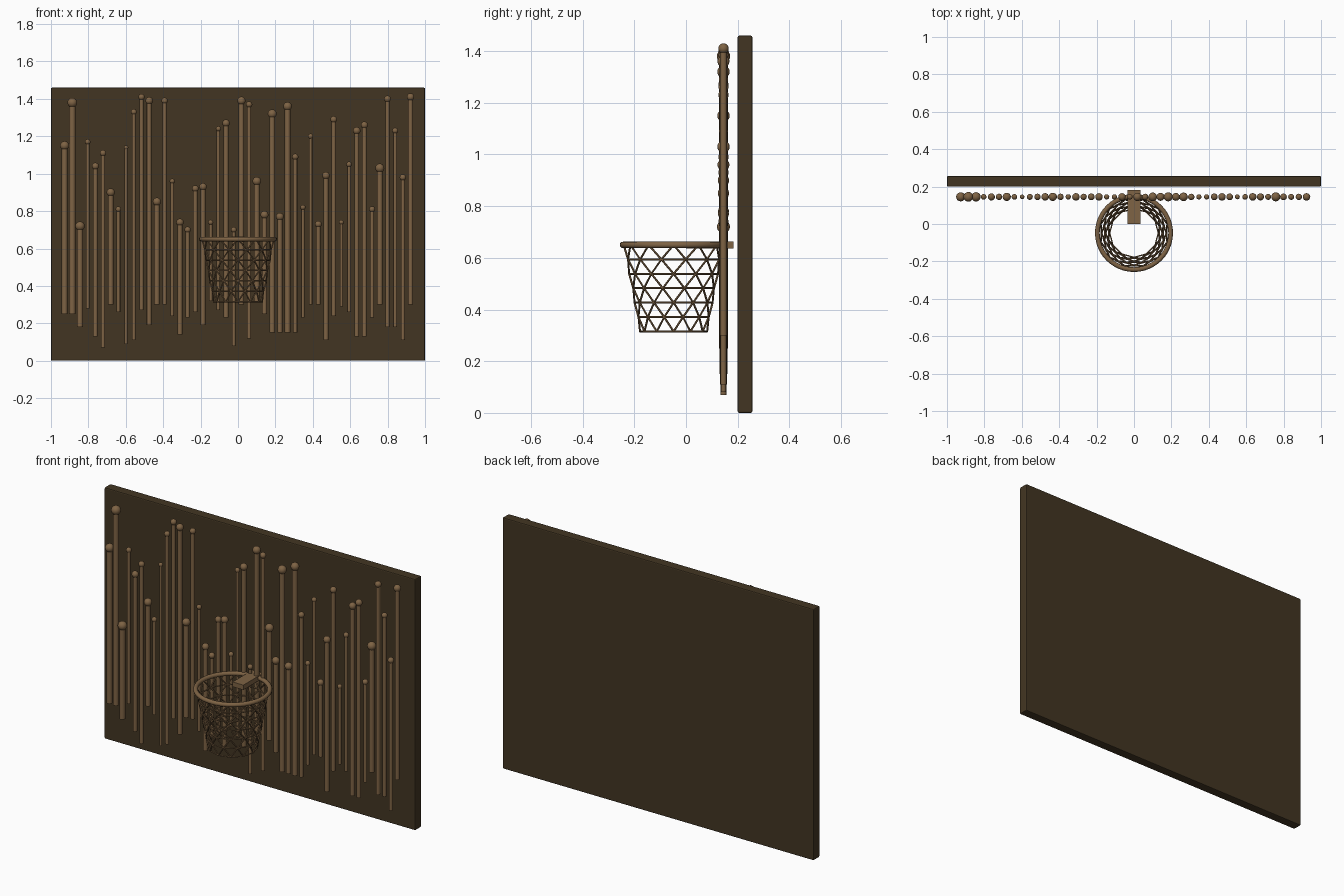
import bpy, bmesh, math
from mathutils import Vector

cube = bpy.data.objects.get("Cube")
if cube:
    bpy.data.objects.remove(cube, do_unlink=True)


def material(name, color):
    mat = bpy.data.materials.new(name)
    mat.use_nodes = True
    mat.diffuse_color = color
    mat.node_tree.nodes["Principled BSDF"].inputs["Base Color"].default_value = color
    return mat


dark_wood = material("dark wood", (0.055, 0.036, 0.016, 1))
light_wood = material("light wood", (0.21, 0.125, 0.058, 1))


def finish(obj, name, mat, smooth=True):
    obj.name = name
    obj.data.materials.append(mat)
    if smooth:
        bpy.ops.object.select_all(action="DESELECT")
        obj.select_set(True)
        bpy.context.view_layer.objects.active = obj
        bpy.ops.object.shade_smooth_by_angle(angle=math.radians(40))
    return obj


def mesh_object(name, bm, mat):
    mesh = bpy.data.meshes.new(name)
    bm.to_mesh(mesh)
    bm.free()
    obj = bpy.data.objects.new(name, mesh)
    bpy.context.collection.objects.link(obj)
    return finish(obj, name, mat)


def box(name, low, high, bevel, mat):
    low, high = Vector(low), Vector(high)
    bpy.ops.mesh.primitive_cube_add(size=1, location=(low + high) / 2)
    obj = bpy.context.object
    obj.scale = high - low
    bpy.ops.object.transform_apply(location=False, rotation=False, scale=True)
    if bevel:
        mod = obj.modifiers.new("soft edges", "BEVEL")
        mod.width = bevel
        mod.segments = 2
    return finish(obj, name, mat, smooth=False)


def add_strand(bm, start, end, radius, sides):
    """Add a capped cylinder between two points."""
    axis = end - start
    made = bmesh.ops.create_cone(bm, cap_ends=True, segments=sides, radius1=radius,
                                 radius2=radius, depth=axis.length)
    turn = axis.to_track_quat("Z", "Y")
    for v in made["verts"]:
        v.co = turn @ v.co + (start + end) / 2


# Backboard and hoop bracket
box("backboard", (-1, 0.2, 0), (1, 0.257, 1.46), 0.006, dark_wood)
box("hoop_bracket", (-0.035, 0, 0.636), (0.035, 0.183, 0.664), 0, light_wood)

# Hoop rim
HOOP = Vector((0, -0.048, 0))
bpy.ops.mesh.primitive_torus_add(location=HOOP + Vector((0, 0, 0.65)), major_radius=0.196,
                                 minor_radius=0.0125, major_segments=48, minor_segments=12)
finish(bpy.context.object, "hoop_rim", light_wood)

# Net: tapered rings of knots, each turned half a step from the last
ROWS, KNOTS = 6, 12
bm = bmesh.new()


def knot(row, i):
    t = row / ROWS
    angle = math.tau * (i + row / 2) / KNOTS
    radius = 0.193 - 0.063 * t
    return HOOP + Vector((radius * math.cos(angle), radius * math.sin(angle), 0.65 - 0.335 * t))


for row in range(ROWS + 1):
    for i in range(KNOTS):
        if row:
            add_strand(bm, knot(row, i), knot(row, i + 1), 0.004, 6)
        if row < ROWS:
            add_strand(bm, knot(row, i), knot(row + 1, i), 0.004, 6)
            add_strand(bm, knot(row, i), knot(row + 1, i - 1), 0.004, 6)
mesh_object("hoop_net", bm, light_wood)

# Row of ball-topped rods: heights in centimetres, ball radii in millimetres
tops = [115, 138, 72, 117, 104, 111, 90, 81, 114, 133, 141, 139, 85, 139, 96, 74,
        70, 92, 93, 74, 124, 127, 70, 139, 137, 96, 78, 132, 77, 136, 109, 82,
        120, 73, 99, 129, 74, 105, 123, 126, 81, 103, 140, 123, 98, 141]
bottoms = [25, 25, 18, 28, 13, 7, 30, 26, 9, 11, 27, 19, 30, 30, 24, 14,
           23, 26, 19, 32, 27, 23, 8, 30, 12, 31, 25, 15, 15, 15, 15, 23,
           30, 30, 11, 24, 29, 26, 13, 13, 23, 30, 18, 18, 11, 30]
sizes = [24, 26, 25, 15, 19, 17, 22, 15, 12, 16, 17, 20, 22, 17, 14, 20,
         17, 18, 20, 14, 14, 20, 15, 22, 17, 23, 21, 24, 21, 23, 17, 14,
         14, 18, 20, 18, 13, 15, 20, 19, 16, 24, 18, 16, 17, 20]
rods, balls = bmesh.new(), bmesh.new()
for i, (top, bottom, size) in enumerate(zip(tops, bottoms, sizes)):
    x, radius = -0.927 + 0.0411 * i, size / 1000
    head = Vector((x, 0.145, top / 100))
    add_strand(rods, Vector((x, 0.145, bottom / 100)), head, radius * 0.65, 16)
    made = bmesh.ops.create_uvsphere(balls, u_segments=20, v_segments=12, radius=radius)
    bmesh.ops.translate(balls, verts=made["verts"], vec=head)
mesh_object("rods", rods, light_wood)
mesh_object("rod_balls", balls, light_wood)
